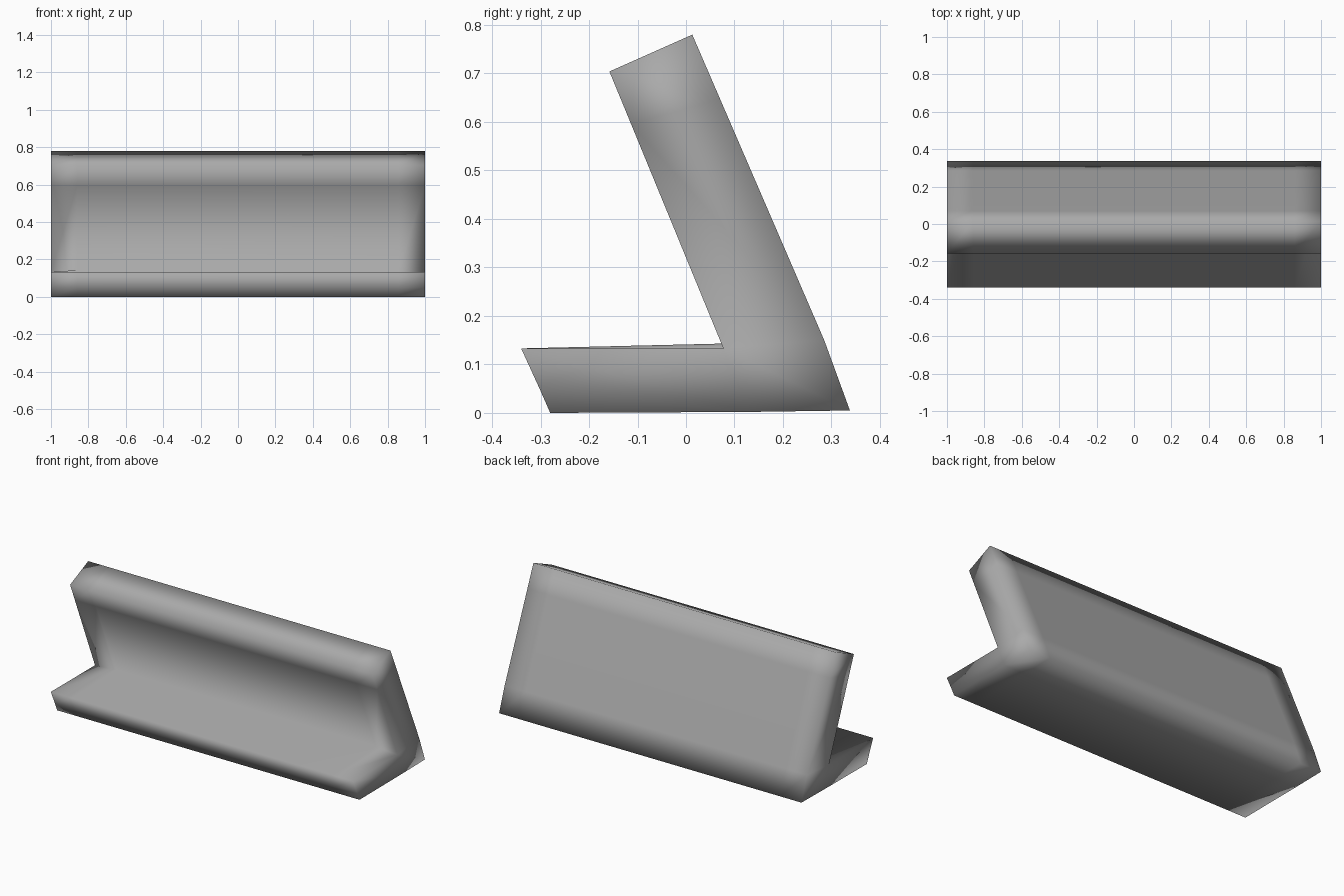
import bpy
import bmesh

cube = bpy.data.objects.get("Cube")
if cube:
    bpy.data.objects.remove(cube, do_unlink=True)

# Single plain grey material
grey = bpy.data.materials.new("plain grey")
grey.use_nodes = True
colour = (0.4, 0.4, 0.4, 1)
grey.diffuse_color = colour
grey.node_tree.nodes["Principled BSDF"].inputs["Base Color"].default_value = colour

# Side outline (y, z): leaning back, rear foot, base, front lip, inner corner
outline = [
    (-0.158, 0.704), (0.013, 0.78), (0.07, 0.648), (0.285, 0.15),
    (0.338, 0.005), (0.13, 0.002), (-0.28, 0), (-0.302, 0.05),
    (-0.34, 0.133), (0.077, 0.143), (-0.113, 0.595),
]
INNER = 9
# End caps, split along the back, the corner and the base
caps = [(0, 1, 2, 10), (10, 2, 3, 9), (9, 3, 4), (9, 4, 5), (9, 5, 6, 7, 8)]
stations = (-1, -0.86, 0.86, 1)

bm = bmesh.new()
rings = []
for x in stations:
    ring = []
    for i, (y, z) in enumerate(outline):
        # The inner corner dips slightly at both ends
        drop = 0.01 if i == INNER and abs(x) == 1 else 0
        ring.append(bm.verts.new((x, y, z - drop)))
    rings.append(ring)

# Long faces between neighbouring sections
for a, b in zip(rings, rings[1:]):
    for i in range(len(outline)):
        j = (i + 1) % len(outline)
        bm.faces.new((a[i], a[j], b[j], b[i]))

# Closed ends
for ring in (rings[0], rings[-1]):
    for cap in caps:
        bm.faces.new([ring[i] for i in cap])

bmesh.ops.recalc_face_normals(bm, faces=bm.faces)
for face in bm.faces:
    face.smooth = True

mesh = bpy.data.meshes.new("angled_bench")
bm.to_mesh(mesh)
bm.free()
mesh.materials.append(grey)
bench = bpy.data.objects.new("angled_bench", mesh)
bpy.context.collection.objects.link(bench)
